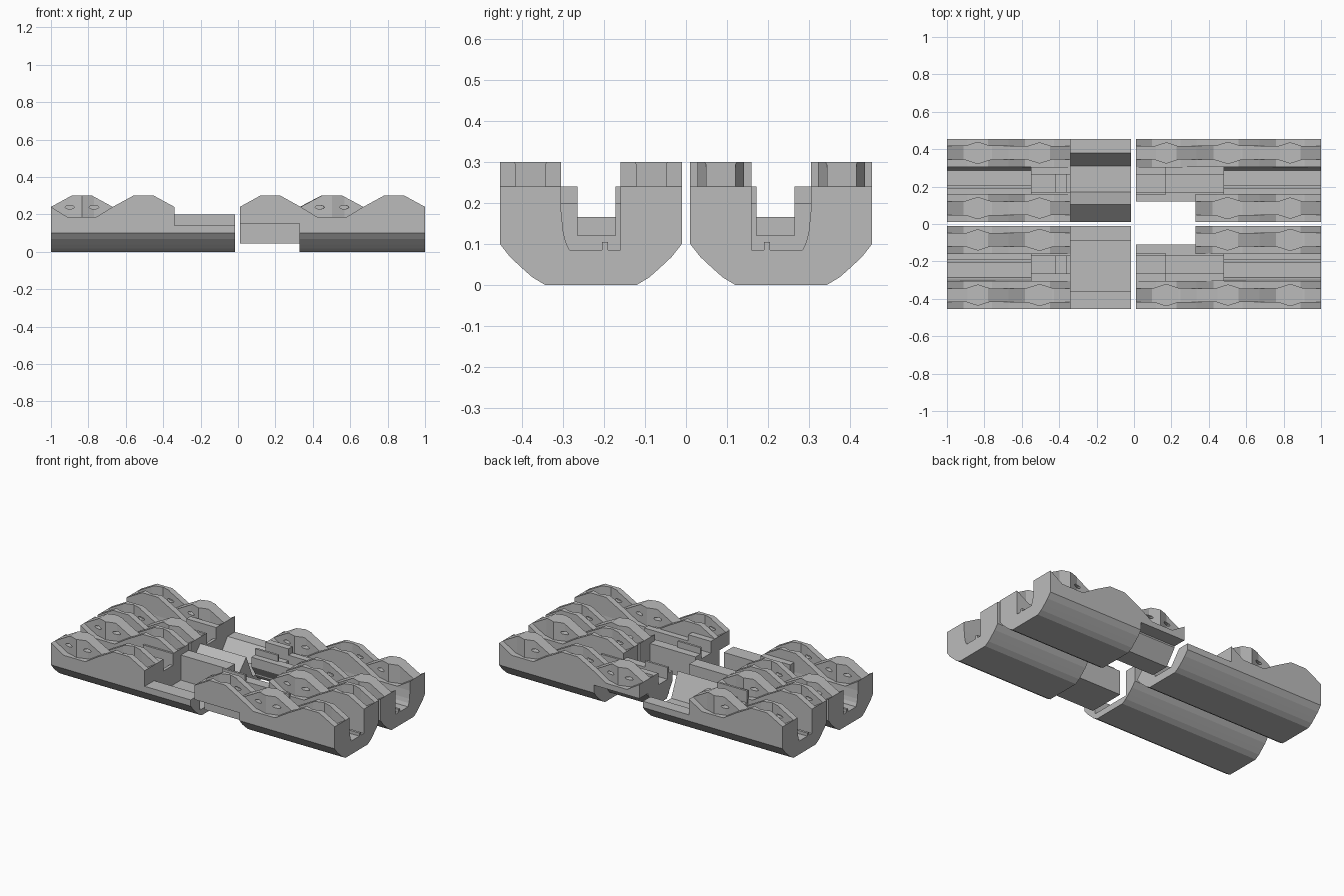
import bpy, bmesh, math

cube = bpy.data.objects.get("Cube")
if cube:
    bpy.data.objects.remove(cube, do_unlink=True)

grey = bpy.data.materials.new("plain_grey")
grey.use_nodes = True
colour = (0.5, 0.5, 0.5, 1)
grey.diffuse_color = colour
grey.node_tree.nodes["Principled BSDF"].inputs["Base Color"].default_value = colour


def loft(name, rings):
    """Solid through a row of matching cross-sections."""
    bm = bmesh.new()
    loops = [[bm.verts.new(p) for p in ring] for ring in rings]
    for a, b in zip(loops, loops[1:]):
        for i in range(len(a)):
            j = (i + 1) % len(a)
            bm.faces.new((a[i], a[j], b[j], b[i]))
    bm.faces.new(loops[0])
    bm.faces.new(loops[-1])
    bmesh.ops.recalc_face_normals(bm, faces=bm.faces)
    mesh = bpy.data.meshes.new(name)
    bm.to_mesh(mesh)
    bm.free()
    mesh.materials.append(grey)
    obj = bpy.data.objects.new(name, mesh)
    bpy.context.collection.objects.link(obj)
    return obj


def prism(name, section, x0, x1, side):
    """Extrude a (y, z) section along x on one side of the centre line."""
    return loft(name, [[(x, side * y, z) for y, z in section] for x in (x0, x1)])


# Shared section pieces
arc = [(0.12, 0), (0.09, 0.018), (0.065, 0.04), (0.035, 0.068), (0.01, 0.1)]
keel = arc[::-1] + [(0.465 - y, z) for y, z in arc]
curved_wall = [(0.305, 0.18), (0.3, 0.13), (0.294, 0.105), (0.285, 0.085)]
rib = [(0.205, 0.085), (0.205, 0.105), (0.19, 0.105), (0.19, 0.085)]

hull = [(0.01, 0.18)] + keel + [(0.455, 0.18)] + curved_wall + rib + [(0.16, 0.085), (0.16, 0.18)]

# Receiving tongue: sloped trough on one side, square trough on the other
tongue = {
    1: keel + [(0.455, 0.14), (0.38, 0.14), (0.31, 0.05), (0.17, 0.05), (0.105, 0.2)],
    -1: [(0.01, 0.2)] + keel + [(0.455, 0.14), (0.36, 0.14), (0.36, 0.04),
                                (0.09, 0.04), (0.09, 0.2)],
}
# Core that drops into the matching trough
core_bottom = {
    1: [(0.12, 0.2), (0.12, 0.14), (0.18, 0.045), (0.3, 0.045), (0.37, 0.14), (0.37, 0.15)],
    -1: [(0.11, 0.2), (0.11, 0.045), (0.35, 0.045), (0.35, 0.15)],
}
core_top = [(0.455, 0.15), (0.455, 0.18)] + curved_wall + [(0.165, 0.085), (0.165, 0.2)]


def wave(t, peak):
    """Height of a flat-topped wave over one cell."""
    top, rise = (0.3, 1 / 3) if peak else (0.185, 0.27)
    return 0.24 + (top - 0.24) * min(1, t / rise, (1 - t) / rise)


def bulge(t):
    return 0.021 * max(0, 1 - abs(t - 0.5) / 0.2)


def wave_strip(name, cells, side, inner_edge, outer_edge, in_sign, out_sign, flip):
    """Wavy wall strip; each edge may follow the bulging middle strip."""
    rings = []
    for n, (x0, x1, peak) in enumerate(cells):
        for k in range(0 if n == 0 else 1, 31):
            t = k / 30
            x = x0 + (x1 - x0) * t
            z = wave(t, peak != flip)
            a = side * (inner_edge + in_sign * bulge(t))
            b = side * (outer_edge + out_sign * bulge(t))
            rings.append([(x, a, 0.17), (x, b, 0.17), (x, b, z), (x, a, z)])
    return loft(name, rings)


def pocket_cutter(name, cells, side, centre):
    """Lens-shaped holes across the strips."""
    bm = bmesh.new()
    for x0, x1, _ in cells:
        for dx in (-0.065, 0.065):
            made = bmesh.ops.create_cone(bm, cap_ends=True, segments=8,
                                         radius1=1, radius2=1, depth=1)
            for v in made["verts"]:
                x, y, z = v.co
                v.co = ((x0 + x1) / 2 + dx + 0.026 * x, side * centre + z * 0.115, 0.238 + 0.01 * y)
    bmesh.ops.recalc_face_normals(bm, faces=bm.faces)
    mesh = bpy.data.meshes.new(name)
    bm.to_mesh(mesh)
    bm.free()
    obj = bpy.data.objects.new(name, mesh)
    bpy.context.collection.objects.link(obj)
    obj.hide_render = True
    obj.hide_viewport = True
    return obj


def wavy_wall(name, cells, side, y0, y1):
    """Three interlocking strips, the middle one in opposite phase."""
    mid = (y0 + y1) / 2
    cutter = pocket_cutter(name + "_pocket_cutter", cells, side, mid)
    low, high = mid - 0.036, mid + 0.036
    strips = [
        wave_strip(name + "_near_strip", cells, side, y0, low, 0, -1, False),
        wave_strip(name + "_middle_strip", cells, side, low, high, -1, 1, True),
        wave_strip(name + "_far_strip", cells, side, high, y1, 1, 0, False),
    ]
    for strip in strips:
        cut = strip.modifiers.new("pockets", "BOOLEAN")
        cut.operation = "DIFFERENCE"
        cut.solver = "EXACT"
        cut.object = cutter


def slot_block(name, x0, x1, side, floor, top):
    """Channel filler with an upward slot."""
    section = [(0.158, 0.07), (0.306, 0.07), (0.306, top), (0.265, top),
               (0.265, floor), (0.172, floor), (0.172, top), (0.158, top)]
    prism(name, section, x0, x1, side)


for side, label in ((1, "back"), (-1, "front")):
    first = side > 0

    # Tongue half
    name = label + "_right"
    prism(name + "_hull", hull, -1, -0.34, side)
    prism(name + "_tongue", tongue[side], -0.34, -0.015, side)
    cells = [(-1, -0.67, first), (-0.67, -0.34, not first)]
    wavy_wall(name + "_inner_wall", cells, side, 0.01, 0.16)
    wavy_wall(name + "_outer_wall", cells, side, 0.305, 0.455)
    slot_block(name + "_slot_block", -0.55, -0.42, side, 0.165, 0.24)
    slot_block(name + "_slot_recess", -0.42, -0.36, side, 0.11, 0.24)
    slot_block(name + "_slot_end", -0.36, -0.34, side, 0.165, 0.24)

    # Core half
    name = label + "_left"
    prism(name + "_hull", hull, 0.33, 1, side)
    prism(name + "_core", core_bottom[side] + core_top, 0.01, 0.33, side)
    cells = [(0.01, 0.335, not first), (0.335, 0.67, first), (0.67, 1, not first)]
    wavy_wall(name + "_outer_wall", cells, side, 0.305, 0.455)
    cells[1] = (0.33, 0.67, first)
    wavy_wall(name + "_inner_wall", cells[1:], side, 0.01, 0.16)
    slot_block(name + "_slot_block", 0.01, 0.17, side, 0.165, 0.24)
    slot_block(name + "_slot_bed", 0.17, 0.48, side, 0.12, 0.2)
